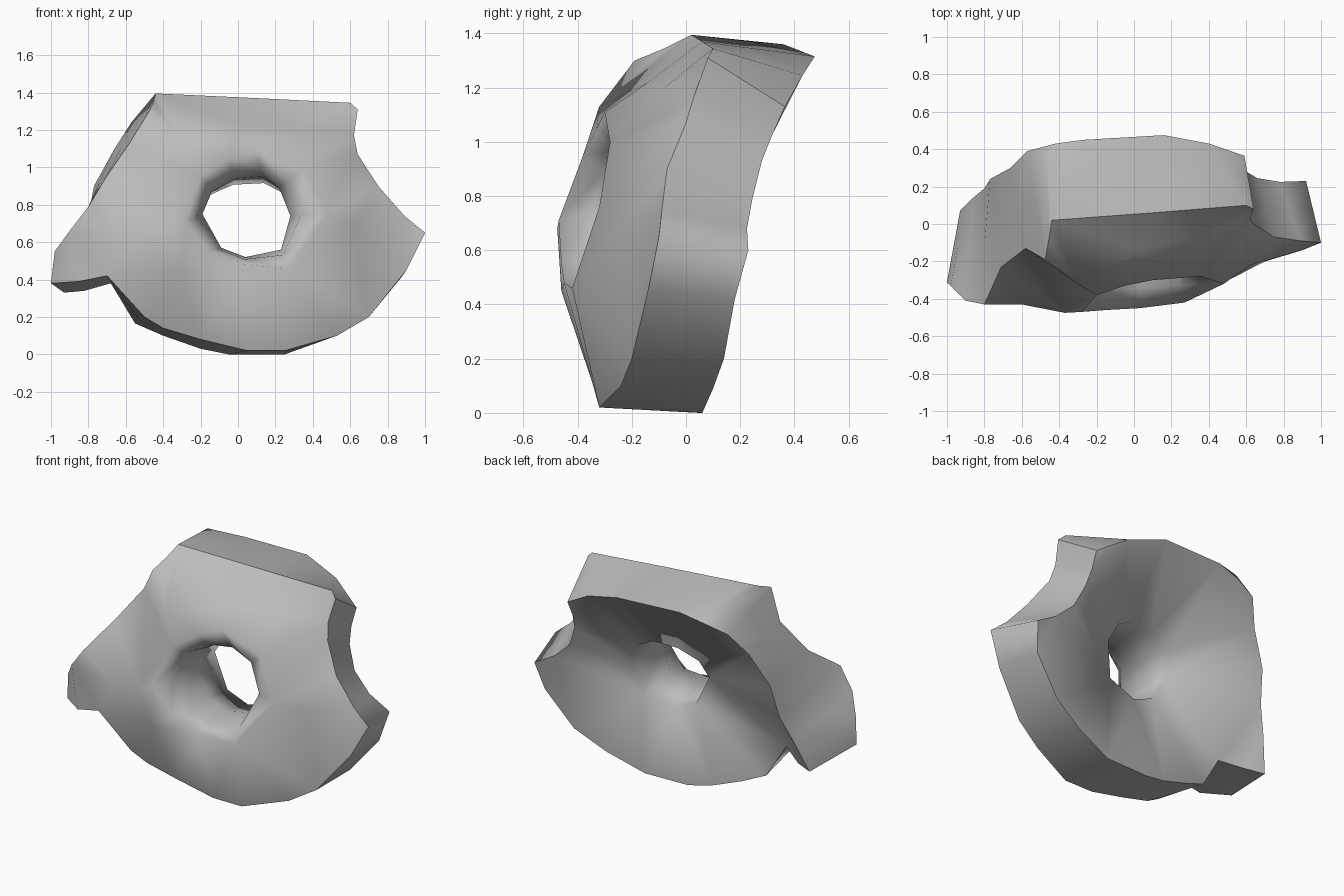
import bpy, bmesh, math
from mathutils import Vector
from mathutils.geometry import delaunay_2d_cdt

if "Cube" in bpy.data.objects:
    bpy.data.objects.remove(bpy.data.objects["Cube"])

# Front and back rims of the slab, paired point by point (x, y, z)
FRONT = [(-.44, .02, 1.395), (.1, .06, 1.37), (.60, .10, 1.345), (.64, .08, 1.31),
         (.62, .03, 1.17), (.64, 0, 1.07), (.75, -.07, .90), (.89, -.09, .74),
         (1.0, -.10, .65), (.90, -.14, .45), (.70, -.20, .20), (.53, -.24, .10),
         (.25, -.32, .02), (.05, -.32, .02), (-.20, -.335, .08), (-.40, -.355, .14),
         (-.50, -.375, .20), (-.70, -.42, .42), (-.85, -.42, .39), (-1.0, -.31, .38),
         (-.98, -.33, .55), (-.90, -.41, .66), (-.80, -.43, .79), (-.71, -.23, .94),
         (-.58, -.13, 1.13), (-.475, -.19, 1.30), (-.455, -.08, 1.345)]
BACK = [(-.27, .45, 1.325), (.16, .475, 1.315), (.40, .43, 1.245), (.59, .365, 1.13),
        (.585, .32, 1.03), (.60, .28, .93), (.66, .245, .79), (.78, .225, .68),
        (.92, .23, .60), (.88, .18, .42), (.70, .14, .20), (.50, .10, .09),
        (.25, .06, 0), (-.05, .05, 0), (-.20, .03, .03), (-.40, .0, .10),
        (-.55, -.03, .165), (-.68, -.05, .38), (-.82, .03, .34), (-.93, .07, .33),
        (-.90, .10, .42), (-.86, .14, .54), (-.80, .19, .69), (-.77, .24, .90),
        (-.66, .30, 1.10), (-.57, .39, 1.24), (-.42, .43, 1.29)]
# Hole: flared front lip, narrow throat, back lip
LIP = [(.10, -.30, 1.11), (.36, -.28, 1.0), (.48, -.32, .76), (.27, -.42, .46),
       (.03, -.45, .48), (-.15, -.46, .55), (-.28, -.47, .71), (-.20, -.38, .95),
       (-.05, -.33, 1.05)]
THROAT = [(.13, -.17, .95), (.22, -.17, .89), (.28, -.17, .74), (.23, -.17, .56),
          (.04, -.17, .52), (-.09, -.17, .57), (-.19, -.17, .75), (-.14, -.17, .87),
          (-.02, -.17, .94)]
# Ridge and hollows on the front face
BUMPS = [(-.30, -.32, 1.13), (-.37, -.475, .68), (-.30, -.46, .45), (-.60, -.43, .63),
         (.30, -.08, 1.20), (.02, -.14, 1.22), (.62, -.22, .70)]
# Swollen corner on the side wall, by pair number
WALL = {26: (-.47, .36, 1.36), 0: (-.36, .24, 1.37)}


def back_lip_point(x, y, z):
    z = .72 + (z - .72) * (.85 if z > .72 else 1.2)
    x = .05 + (x - .05) * 1.1
    return (x, .09 + .2 * (z - .72) + .12 * x, z)


def inside(px, pz, ring):
    """Even-odd test in the x-z plane."""
    hit = False
    for i, (ax, _, az) in enumerate(ring):
        bx, _, bz = ring[i - 1]
        if (az > pz) != (bz > pz) and px < (bx - ax) * (pz - az) / (bz - az) + ax:
            hit = not hit
    return hit


bm = bmesh.new()


def add(points):
    return [bm.verts.new(p) for p in points]


def bridge(a, b):
    """Quads between two closed rings of equal length."""
    for i in range(len(a)):
        bm.faces.new((a[i - 1], a[i], b[i], b[i - 1]))


def sheet(rim, hole, extra):
    """Triangulated face between an outer rim and a hole."""
    verts = rim + hole + extra
    n, m = len(rim), len(hole)
    edges = [(i, (i + 1) % n) for i in range(n)]
    edges += [(n + i, n + (i + 1) % m) for i in range(m)]
    flat = [Vector((v.co.x, v.co.z)) for v in verts]
    out = delaunay_2d_cdt(flat, edges, [], 0, 1e-6)
    rim_p, hole_p = [tuple(v.co) for v in rim], [tuple(v.co) for v in hole]
    for tri in out[2]:
        c = sum((out[0][i] for i in tri), Vector((0, 0))) / 3
        if inside(c.x, c.y, rim_p) and not inside(c.x, c.y, hole_p):
            bm.faces.new([verts[out[3][i][0]] for i in tri])


# Front and back faces
front, back = add(FRONT), add(BACK)
lip, throat = add(LIP), add(THROAT)
back_lip = add([back_lip_point(*p) for p in THROAT])
sheet(front, lip, add(BUMPS))
sheet(back, back_lip, [])

# Side wall
wall = add([WALL.get(i, (Vector(a) + Vector(b)) / 2)
            for i, (a, b) in enumerate(zip(FRONT, BACK))])
bridge(front, wall)
bridge(wall, back)

# Tunnel through the middle, with a rounded mouth
mouth = add([(a[0] * .28 + b[0] * .72, a[1] * .62 + b[1] * .38, a[2] * .28 + b[2] * .72)
             for a, b in zip(LIP, THROAT)])
bridge(lip, mouth)
bridge(mouth, throat)
bridge(throat, back_lip)
bmesh.ops.recalc_face_normals(bm, faces=bm.faces)

# Smooth everywhere except along the two rims and a few wall corners
for face in bm.faces:
    face.smooth = True
for rim in (front, back):
    for i in range(len(rim)):
        bm.edges.get((rim[i - 1], rim[i])).smooth = False
for i in (3, 17, 19):
    bm.edges.get((front[i], wall[i])).smooth = False
    bm.edges.get((wall[i], back[i])).smooth = False

# Pierced slab
mesh = bpy.data.meshes.new("pierced_slab")
bm.to_mesh(mesh)
bm.free()
slab = bpy.data.objects.new("pierced_slab", mesh)
bpy.context.collection.objects.link(slab)
grey = bpy.data.materials.new("stone_grey")
grey.diffuse_color = (.5, .5, .5, 1)
grey.use_nodes = True
grey.node_tree.nodes["Principled BSDF"].inputs["Base Color"].default_value = grey.diffuse_color
mesh.materials.append(grey)
